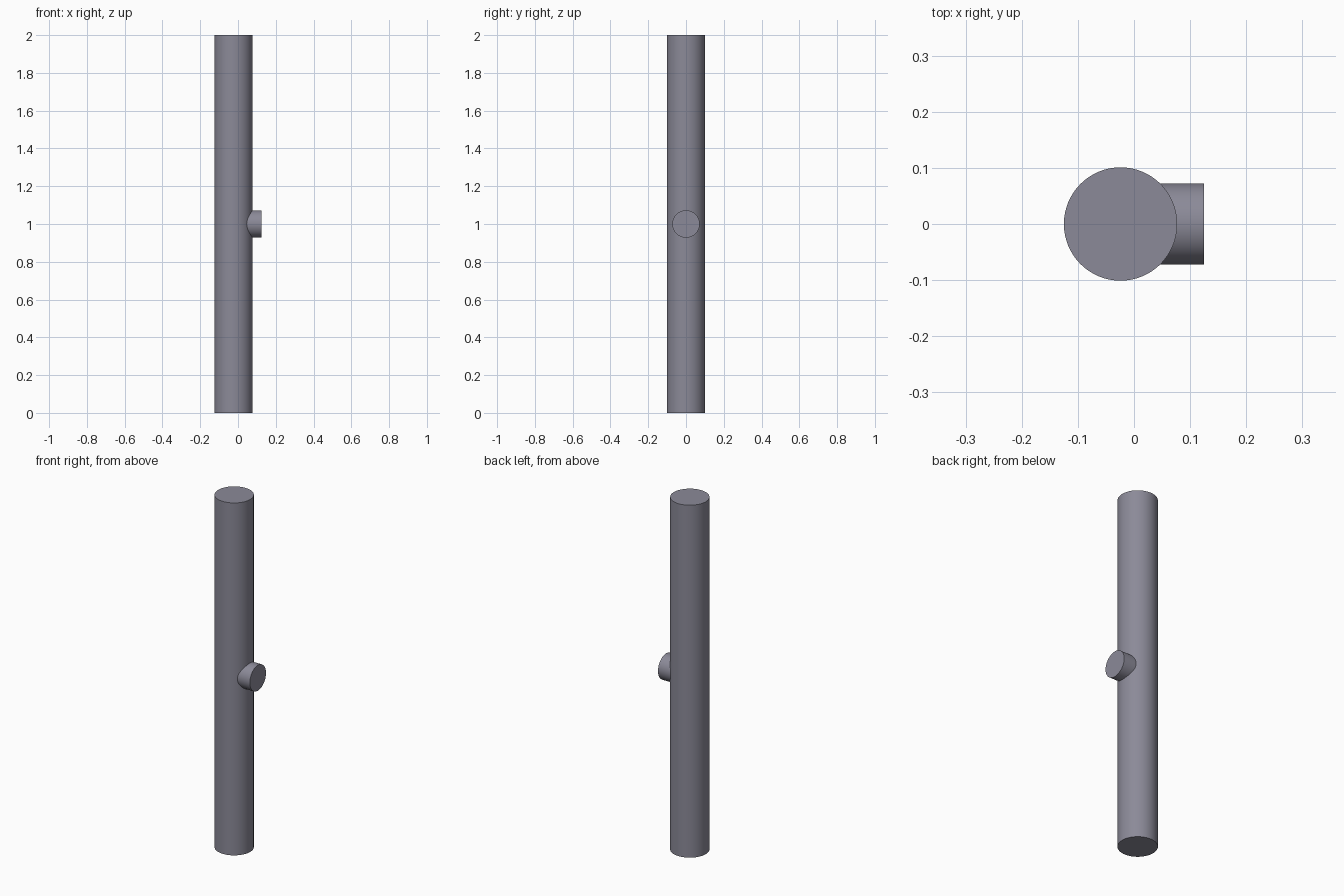
import bpy
import math

if "Cube" in bpy.data.objects:
    bpy.data.objects.remove(bpy.data.objects["Cube"])

# Dark, slightly bluish grey
dark_grey = bpy.data.materials.new("dark_grey")
dark_grey.diffuse_color = (0.26, 0.255, 0.315, 1)
dark_grey.use_nodes = True
dark_grey.node_tree.nodes["Principled BSDF"].inputs["Base Color"].default_value = dark_grey.diffuse_color


def cylinder(name, radius, depth, location, rotation=(0, 0, 0)):
    bpy.ops.mesh.primitive_cylinder_add(vertices=64, radius=radius, depth=depth,
                                        location=location, rotation=rotation)
    obj = bpy.context.object
    obj.name = name
    obj.data.materials.append(dark_grey)
    bpy.ops.object.shade_smooth_by_angle(angle=math.radians(30))
    return obj


AXIS_X = -0.024

# Upright pole
cylinder("pole", 0.101, 2.0, (AXIS_X, 0, 1.0))

# Short round stub, running from the pole's axis out to the right
STUB_END = 0.125
cylinder("side_stub", 0.0725, STUB_END - AXIS_X,
         ((STUB_END + AXIS_X) / 2, 0, 1.0), (0, math.pi / 2, 0))
